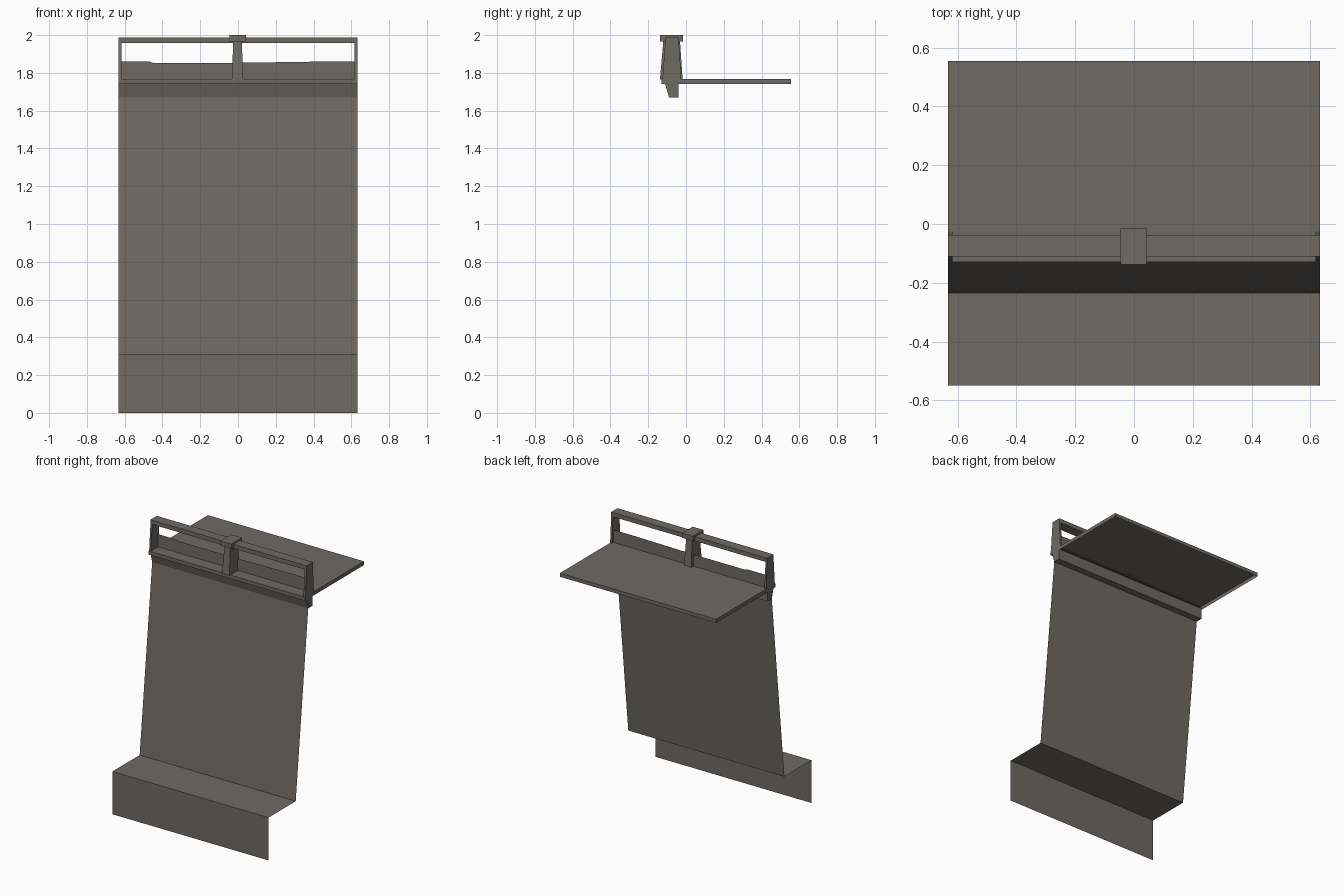
import bpy, bmesh

if "Cube" in bpy.data.objects:
    bpy.data.objects.remove(bpy.data.objects["Cube"])

W = 0.632  # half width shared by all long parts

mat = bpy.data.materials.new("warm_grey")
mat.diffuse_color = (0.158, 0.143, 0.129, 1)
mat.use_nodes = True
mat.node_tree.nodes["Principled BSDF"].inputs["Base Color"].default_value = mat.diffuse_color


def finish(name, bm):
    me = bpy.data.meshes.new(name)
    bm.to_mesh(me)
    bm.free()
    me.materials.append(mat)
    ob = bpy.data.objects.new(name, me)
    bpy.context.collection.objects.link(ob)
    return ob


def strip(name, profile, closed=False):
    """Sweep a (y, z) profile across the full width; closed profiles get end caps."""
    bm = bmesh.new()
    left = [bm.verts.new((-W, y, z)) for y, z in profile]
    right = [bm.verts.new((W, y, z)) for y, z in profile]
    n = len(profile)
    for i in range(n if closed else n - 1):
        j = (i + 1) % n
        bm.faces.new((left[i], right[i], right[j], left[j]))
    if closed:
        bm.faces.new(left)
        bm.faces.new(right)
        bmesh.ops.recalc_face_normals(bm, faces=bm.faces)
    return finish(name, bm)


def block(name, bottom, top, z0, z1, open_bottom=False):
    """Tapered block; bottom and top are (x0, x1, y0, y1)."""
    bm = bmesh.new()
    bmesh.ops.create_cube(bm, size=2)
    for v in bm.verts:
        x0, x1, y0, y1 = top if v.co.z > 0 else bottom
        v.co = (x1 if v.co.x > 0 else x0, y1 if v.co.y > 0 else y0,
                z1 if v.co.z > 0 else z0)
    if open_bottom:
        down = [f for f in bm.faces if all(v.co.z < z0 + 1e-5 for v in f.verts)]
        bmesh.ops.delete(bm, geom=down, context='FACES_ONLY')
    return finish(name, bm)


# Stepped front sheet: kick board, ledge and leaning wall
strip("front_sheet", [(-0.55, 0), (-0.55, 0.313), (-0.235, 0.313), (-0.09, 1.67)])

# Beam under the counter with its overhanging front
strip("beam", [(-0.09, 1.67), (-0.04, 1.67), (-0.04, 1.75), (-0.11, 1.75), (-0.11, 1.74)], True)

# Counter top, open underneath
slab = (-W, W, -0.13, 0.555)
block("counter_top", slab, slab, 1.74, 1.767, open_bottom=True)

# Low back panel with slightly uneven top edge
bm = bmesh.new()
outline = [(-W, 1.76), (W, 1.76), (W, 1.86), (0.45, 1.86), (-0.03, 1.853),
           (-0.45, 1.853), (-0.47, 1.86), (-W, 1.86)]
bm.faces.new([bm.verts.new((x, -0.042, z)) for x, z in outline])
finish("low_panel", bm)

# Upper rail
rail = (-W, W, -0.11, -0.037)
block("upper_rail", rail, rail, 1.957, 1.988)

# Tapered end posts
for side, x0, x1 in (("left", -W, -W + 0.014), ("right", W - 0.014, W)):
    block(side + "_end_post", (x0, x1, -0.125, -0.025), (x0, x1, -0.11, -0.037), 1.767, 1.96)

# Centre post and its cap
block("centre_post", (-0.033, 0.028, -0.138, -0.018), (-0.025, 0.02, -0.12, -0.032), 1.765, 1.97)
cap = (-0.046, 0.042, -0.137, -0.015)
block("post_cap", cap, cap, 1.965, 2.0)
